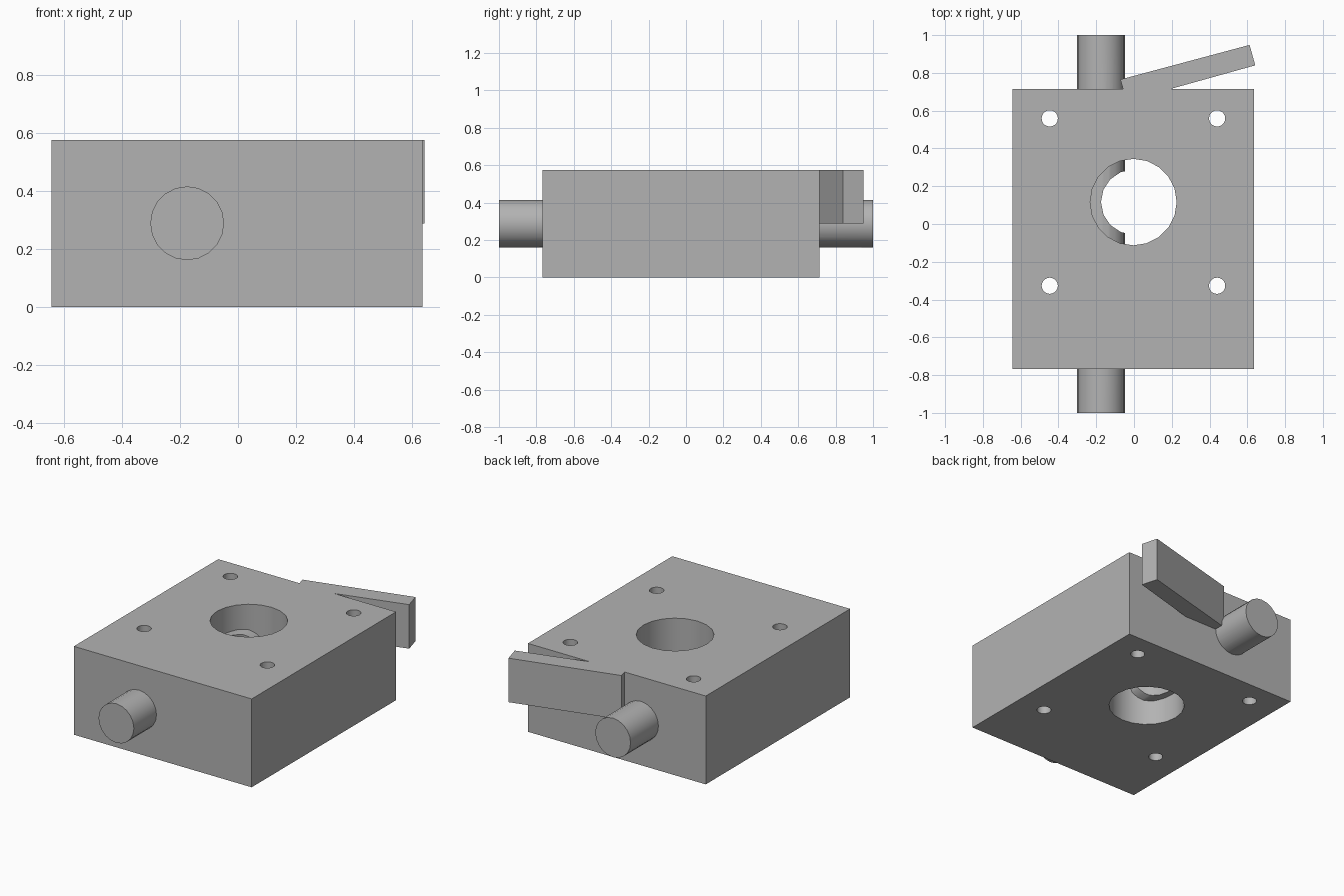
import bpy
import bmesh
import math
from mathutils import Matrix

HEIGHT = 0.574
CX = -0.003          # block centre line
BORE_Y = 0.116       # bore centre

if "Cube" in bpy.data.objects:
    bpy.data.objects.remove(bpy.data.objects["Cube"])

grey = bpy.data.materials.new("plain grey")
grey.use_nodes = True
color = (0.45, 0.45, 0.45, 1)
grey.diffuse_color = color
grey.node_tree.nodes["Principled BSDF"].inputs["Base Color"].default_value = color


def finish(name, bm):
    bmesh.ops.recalc_face_normals(bm, faces=bm.faces)
    mesh = bpy.data.meshes.new(name)
    bm.to_mesh(mesh)
    bm.free()
    mesh.materials.append(grey)
    obj = bpy.data.objects.new(name, mesh)
    bpy.context.collection.objects.link(obj)
    return obj


def prism(name, outline, z0, z1):
    bm = bmesh.new()
    face = bm.faces.new([bm.verts.new((x, y, z0)) for x, y in outline])
    top = bmesh.ops.extrude_face_region(bm, geom=[face])["geom"]
    verts = [v for v in top if isinstance(v, bmesh.types.BMVert)]
    bmesh.ops.translate(bm, verts=verts, vec=(0, 0, z1 - z0))
    return finish(name, bm)


def cylinder(name, radius, depth, sides, place):
    bm = bmesh.new()
    bmesh.ops.create_cone(bm, cap_ends=True, segments=sides, radius1=radius,
                          radius2=radius, depth=depth, matrix=place)
    return finish(name, bm)


def cut(target, cutter):
    mod = target.modifiers.new("cut", "BOOLEAN")
    mod.operation = "DIFFERENCE"
    mod.solver = "EXACT"
    mod.object = cutter
    bpy.context.view_layer.objects.active = target
    bpy.ops.object.modifier_apply(modifier=mod.name)
    bpy.data.objects.remove(cutter)


def smooth(obj):
    bpy.ops.object.select_all(action="DESELECT")
    obj.select_set(True)
    bpy.context.view_layer.objects.active = obj
    bpy.ops.object.shade_smooth_by_angle(angle=math.radians(35))


def upright(x, y):
    return Matrix.Translation((x, y, HEIGHT / 2))


# Main block with a centre bore and four bolt holes
left, right, front, back = CX - 0.639, CX + 0.639, -0.768, 0.714
block = prism("block", [(left, front), (right, front), (right, back), (left, back)], 0, HEIGHT)
cut(block, cylinder("bore_cutter", 0.229, 1, 20, upright(CX, BORE_Y)))
for sx in (-1, 1):
    for sy in (-1, 1):
        place = upright(CX + sx * 0.443, BORE_Y + sy * 0.443)
        cut(block, cylinder("bolt_cutter", 0.043, 1, 20, place))
smooth(block)

# Shaft through the block, scooped out beside the bore axis
lay_down = Matrix.Translation((-0.175, 0, 0.288)) @ Matrix.Rotation(math.pi / 2, 4, "X")
shaft = cylinder("shaft", 0.127, 2, 20, lay_down)
cut(shaft, cylinder("scoop_cutter", 0.172, 1, 16, upright(CX, BORE_Y)))
smooth(shaft)

# Angled lever growing out of the back face
prism("lever", [(-0.058, back), (0.19, back), (0.642, 0.84), (0.612, 0.948), (-0.072, 0.765)],
      0.288, HEIGHT)
